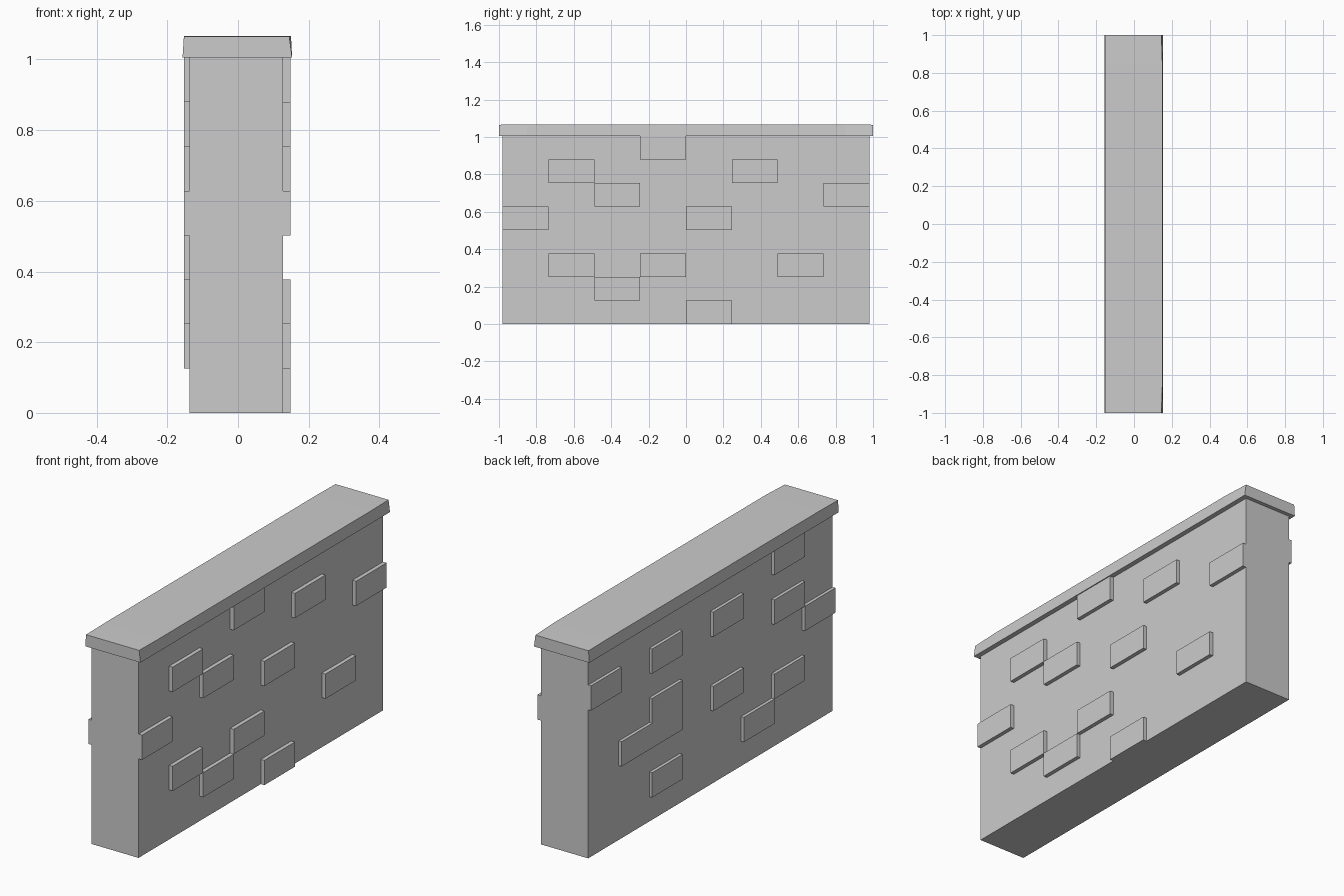
import bpy, bmesh
from mathutils import Matrix, Vector

if "Cube" in bpy.data.objects:
    bpy.data.objects.remove(bpy.data.objects["Cube"])

X0, X1, HALF, TOP = -0.137, 0.128, 0.98, 1.005
COLS = ROWS = 8
CW, RH = 2 * HALF / COLS, TOP / ROWS


def finish(name, bm):
    mesh = bpy.data.meshes.new(name)
    bm.to_mesh(mesh)
    bm.free()
    obj = bpy.data.objects.new(name, mesh)
    bpy.context.collection.objects.link(obj)
    return obj


def raise_bricks(bm, side, cells, depth):
    """Extrude the chosen (column, row) cells of one long side outward."""
    picked = []
    for f in bm.faces:
        c = f.calc_center_median()
        cell = (int((c.y + HALF) / CW), int(c.z / RH))
        if f.normal.x * side > 0.9 and cell in cells:
            picked.append(f)
    geom = bmesh.ops.extrude_face_region(bm, geom=picked)["geom"]
    verts = [g for g in geom if isinstance(g, bmesh.types.BMVert)]
    bmesh.ops.translate(bm, verts=verts, vec=(side * depth, 0, 0))
    left = [f for f in picked if f.is_valid]
    if left:
        bmesh.ops.delete(bm, geom=left, context='FACES_ONLY')
    bm.normal_update()


# Wall block, cut into a brick grid
bm = bmesh.new()
size = Matrix.Diagonal((X1 - X0, 2 * HALF, TOP, 1))
bmesh.ops.create_cube(bm, size=1, matrix=Matrix.Translation(((X0 + X1) / 2, 0, TOP / 2)) @ size)
for i in range(1, COLS):
    for co, no in (((0, -HALF + i * CW, 0), (0, 1, 0)), ((0, 0, i * RH), (0, 0, 1))):
        bmesh.ops.bisect_plane(bm, geom=bm.verts[:] + bm.edges[:] + bm.faces[:],
                               plane_co=co, plane_no=no)
bm.normal_update()

# Raised bricks on both long sides
right = {(3, 7), (1, 6), (5, 6), (2, 5), (7, 5), (0, 4), (4, 4),
         (1, 2), (3, 2), (6, 2), (2, 1), (4, 0)}
left = {(7, 6), (5, 6), (3, 6), (1, 7), (1, 5), (0, 4), (6, 3), (5, 3),
        (5, 4), (5, 1), (3, 3), (1, 2), (2, 1)}
raise_bricks(bm, 1, right, 0.02)
raise_bricks(bm, -1, left, 0.016)
finish("brick_wall", bm)

# Coping slab: tapered section, right top edge slightly bowed along its length
bm = bmesh.new()
rings = []
for y, xt, zt in ((-1, 0.145, 1.065), (-0.85, 0.15, 1.067), (0.85, 0.15, 1.067), (1, 0.145, 1.065)):
    section = ((-0.157, TOP), (0.153, TOP), (xt, zt), (-0.153, zt))
    rings.append([bm.verts.new((x, y, z)) for x, z in section])
for a, b in zip(rings, rings[1:]):
    for i in range(4):
        j = (i + 1) % 4
        bm.faces.new((a[i], a[j], b[j], b[i]))
bm.faces.new(rings[0])
bm.faces.new(rings[-1][::-1])
bmesh.ops.recalc_face_normals(bm, faces=bm.faces[:])
finish("coping_slab", bm)
